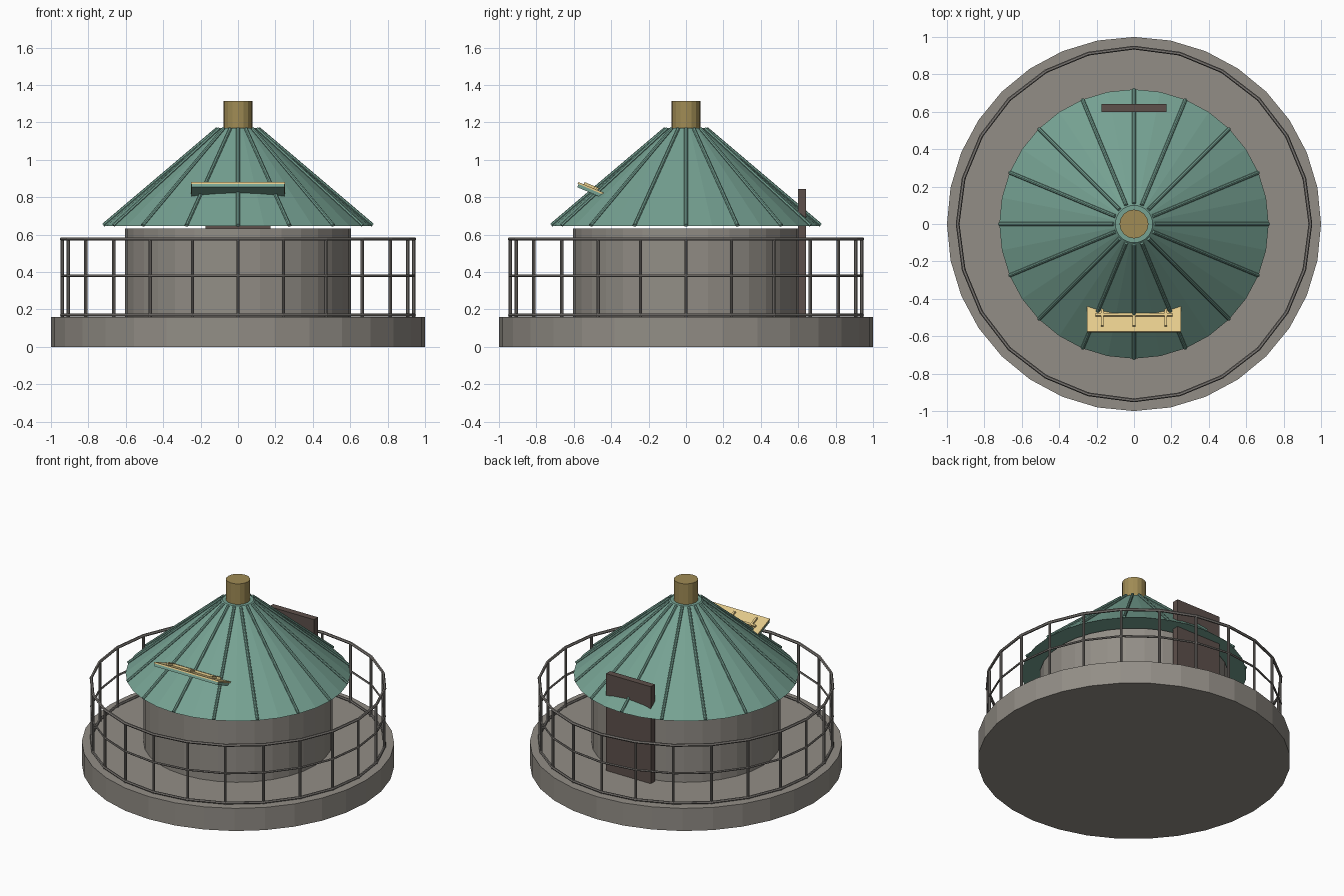
import bpy, math
from mathutils import Vector, Matrix

cube = bpy.data.objects.get("Cube")
if cube:
    bpy.data.objects.remove(cube, do_unlink=True)


def material(name, rgb):
    m = bpy.data.materials.new(name)
    m.use_nodes = True
    m.diffuse_color = (*rgb, 1)
    m.node_tree.nodes["Principled BSDF"].inputs["Base Color"].default_value = (*rgb, 1)
    return m


STONE = material("warm grey stone", (0.29, 0.27, 0.24))
METAL = material("grey metal", (0.21, 0.195, 0.18))
GREEN = material("green roofing", (0.18, 0.36, 0.29))
BRASS = material("aged brass", (0.35, 0.26, 0.09))
TAN = material("pale tan", (0.78, 0.6, 0.26))
BROWN = material("dark brown", (0.11, 0.08, 0.07))


def finish(name, mat):
    ob = bpy.context.object
    ob.name = name
    ob.data.materials.append(mat)
    return ob


def frustum(name, mat, r1, r2, z1, z2, sides=32):
    bpy.ops.mesh.primitive_cone_add(vertices=sides, radius1=r1, radius2=r2,
                                    depth=z2 - z1, location=(0, 0, (z1 + z2) / 2))
    return finish(name, mat)


def rod(name, mat, a, b, radius, sides=8):
    a, b = Vector(a), Vector(b)
    bpy.ops.mesh.primitive_cylinder_add(vertices=sides, radius=radius, depth=(b - a).length)
    ob = finish(name, mat)
    ob.matrix_world = Matrix.Translation((a + b) / 2) @ (b - a).to_track_quat("Z", "Y").to_matrix().to_4x4()
    return ob


def box(name, mat, size, centre, tilt=0):
    bpy.ops.mesh.primitive_cube_add(size=1)
    ob = finish(name, mat)
    ob.data.transform(Matrix.Diagonal((*size, 1)))
    ob.location = centre
    ob.rotation_euler.x = tilt
    return ob


# Deck, round wall, roof and chimney
frustum("deck", STONE, 1, 1, 0, 0.16)
frustum("wall", STONE, 0.605, 0.605, 0.16, 0.632)
frustum("roof", GREEN, 0.72, 0.1, 0.645, 1.17)
frustum("chimney", BRASS, 0.077, 0.077, 1.16, 1.315, 16)

# Raised seams on the roof
for i in range(16):
    a = math.tau * i / 16
    c, s = math.cos(a), math.sin(a)
    rod(f"roof_seam_{i + 1}", GREEN, (0.72 * c, 0.72 * s, 0.65),
        (0.11 * c, 0.11 * s, 1.167), 0.01)

# Railing posts and rails
for i in range(24):
    a = math.tau * i / 24
    x, y = 0.94 * math.cos(a), 0.94 * math.sin(a)
    rod(f"railing_post_{i + 1}", METAL, (x, y, 0.16), (x, y, 0.575), 0.009)
for name, z, r in (("bottom_rail", 0.17, 0.009), ("middle_rail", 0.38, 0.007), ("top_rail", 0.577, 0.01)):
    bpy.ops.mesh.primitive_torus_add(major_segments=24, minor_segments=6,
                                     major_radius=0.943, minor_radius=r, location=(0, 0, z))
    finish(name, METAL)

# Back door panel
box("door", BROWN, (0.35, 0.045, 0.685), (0, 0.62, 0.5025))

# Tilted skylight on the front slope, placed in its own frame
TILT = math.radians(-23)
EDGE = Vector((0, -0.578, 0.874))
TURN = Matrix.Rotation(TILT, 3, "X")


def on_skylight(x, depth, height):
    return EDGE + TURN @ Vector((x, depth, height))


box("skylight_frame", GREEN, (0.495, 0.2, 0.018), on_skylight(0, 0.105, -0.011), TILT)
box("skylight_pane", TAN, (0.505, 0.205, 0.01), on_skylight(0, 0.1025, 0.003), TILT)
box("skylight_crossbar", TAN, (0.41, 0.014, 0.014), on_skylight(0, 0.095, 0.015), TILT)
for i, x in enumerate((-0.17, 0, 0.17)):
    box(f"skylight_bar_{i + 1}", TAN, (0.014, 0.1, 0.014), on_skylight(x, 0.08, 0.014), TILT)
